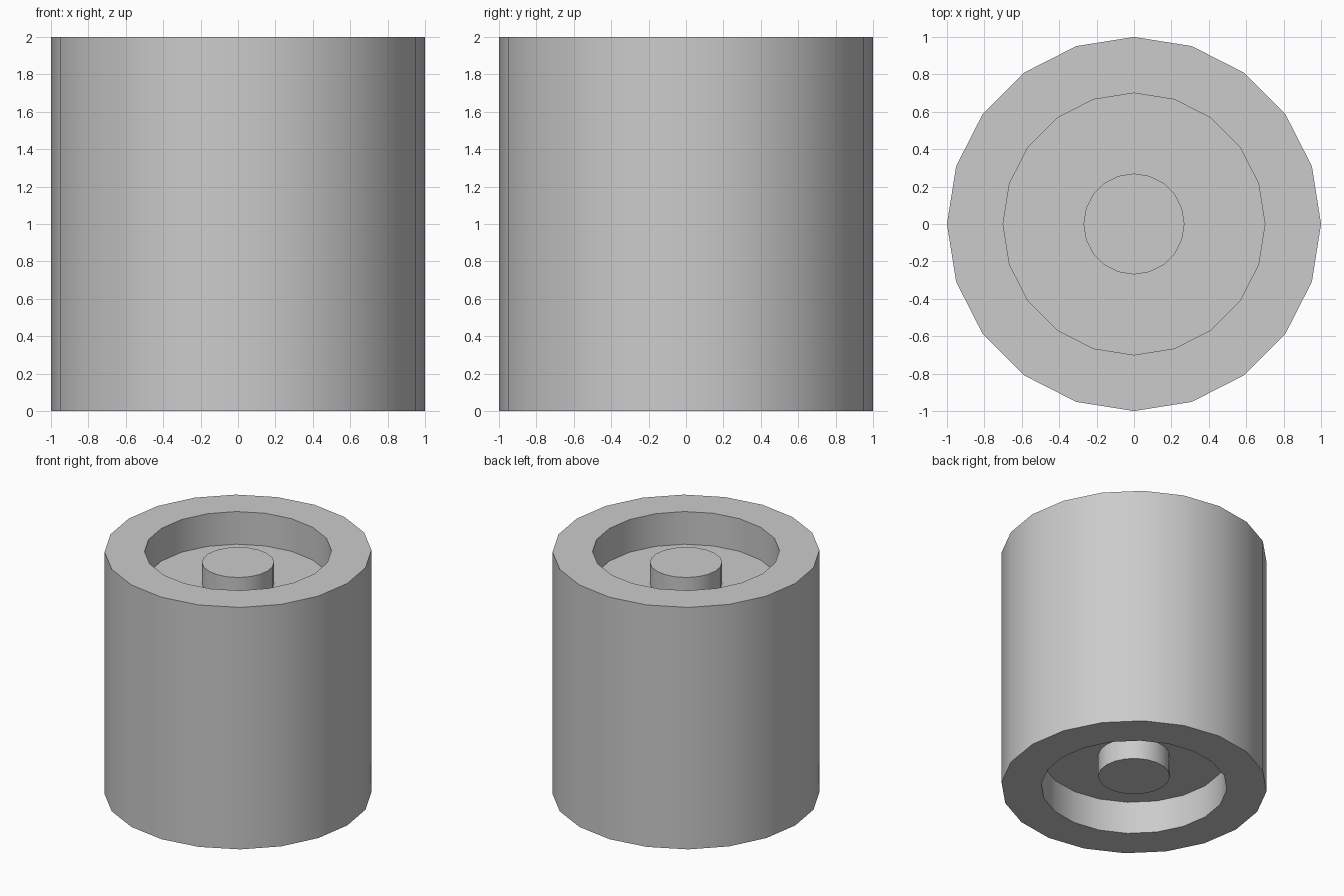
import bpy, bmesh
from math import cos, sin, pi, radians

if "Cube" in bpy.data.objects:
    bpy.data.objects.remove(bpy.data.objects["Cube"])

SIDES = 20
HEIGHT = 2.0
OUTER, RECESS, BOSS = 1.0, 0.7, 0.27
FLOOR_DEPTH, BOSS_DEPTH = 0.27, 0.093

# Half profile (radius, z) from the top boss, over the rim, down to the bottom boss
upper = [(BOSS, HEIGHT - BOSS_DEPTH), (BOSS, HEIGHT - FLOOR_DEPTH),
         (RECESS, HEIGHT - FLOOR_DEPTH), (RECESS, HEIGHT), (OUTER, HEIGHT)]
profile = upper + [(r, HEIGHT - z) for r, z in reversed(upper)]

# Recessed roller: lathe the profile and cap both bosses
bm = bmesh.new()
rings = [[bm.verts.new((r * cos(2 * pi * i / SIDES), r * sin(2 * pi * i / SIDES), z))
          for i in range(SIDES)] for r, z in profile]
for a, b in zip(rings, rings[1:]):
    for i in range(SIDES):
        j = (i + 1) % SIDES
        bm.faces.new((a[i], b[i], b[j], a[j]))
bm.faces.new(rings[0])
bm.faces.new(rings[-1][::-1])
bmesh.ops.recalc_face_normals(bm, faces=bm.faces)

mesh = bpy.data.meshes.new("recessed_roller")
bm.to_mesh(mesh)
bm.free()
roller = bpy.data.objects.new("recessed_roller", mesh)
bpy.context.collection.objects.link(roller)

# Smooth round walls, crisp rims
bpy.context.view_layer.objects.active = roller
roller.select_set(True)
bpy.ops.object.shade_smooth_by_angle(angle=radians(30))
